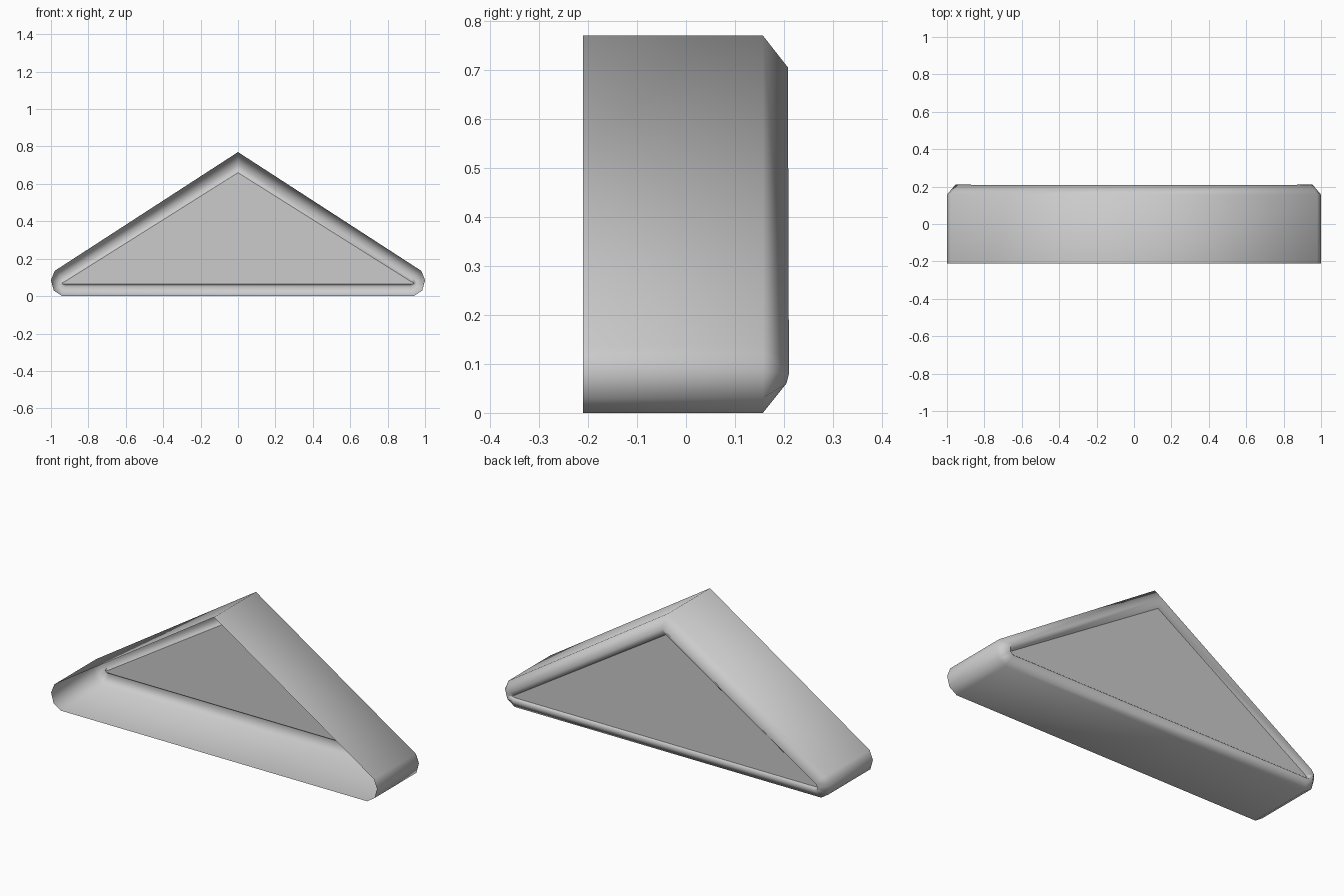
import bpy
import bmesh

cube = bpy.data.objects.get("Cube")
if cube:
    bpy.data.objects.remove(cube, do_unlink=True)

# Single plain finish
grey = bpy.data.materials.new("light_grey")
grey.use_nodes = True
colour = (0.6, 0.6, 0.6, 1)
grey.diffuse_color = colour
grey.node_tree.nodes["Principled BSDF"].inputs["Base Color"].default_value = colour

# Half outlines from apex to base, as (x, z)
outer = [(0, 0.77), (0.98, 0.135), (1, 0.085), (0.985, 0.03), (0.94, 0)]
ridge = [(0, 0.705), (0.94, 0.1), (0.955, 0.08), (0.95, 0.06), (0.925, 0.05)]
inner = [(0, 0.66), (0.925, 0.078), (0.94, 0.07), (0.935, 0.066), (0.92, 0.064)]
ridge_depth = [0.208, 0.21, 0.21, 0.205, 0.197]


def ring(bm, half, depths):
    """Mirror a half outline into a closed loop of vertices."""
    right = [(x, y, z) for (x, z), y in zip(half, depths)]
    left = [(-x, y, z) for x, y, z in reversed(right[1:])]
    return [bm.verts.new(p) for p in right + left]


# Open-fronted shell with a rolled back rim and a recessed back panel
bm = bmesh.new()
rings = [
    ring(bm, outer, [-0.21] * 5),
    ring(bm, outer, [0.157] * 5),
    ring(bm, ridge, ridge_depth),
    ring(bm, inner, [0.18] * 5),
]
for a, b in zip(rings, rings[1:]):
    for i in range(len(a)):
        j = (i + 1) % len(a)
        bm.faces.new((a[i], a[j], b[j], b[i])).smooth = True
panel = bm.faces.new(rings[-1])
bmesh.ops.recalc_face_normals(bm, faces=bm.faces)
panel.normal_update()
if panel.normal.y < 0:
    bmesh.ops.reverse_faces(bm, faces=bm.faces)

mesh = bpy.data.meshes.new("gable_shell")
bm.to_mesh(mesh)
bm.free()
mesh.materials.append(grey)
shell = bpy.data.objects.new("gable_shell", mesh)
bpy.context.collection.objects.link(shell)
